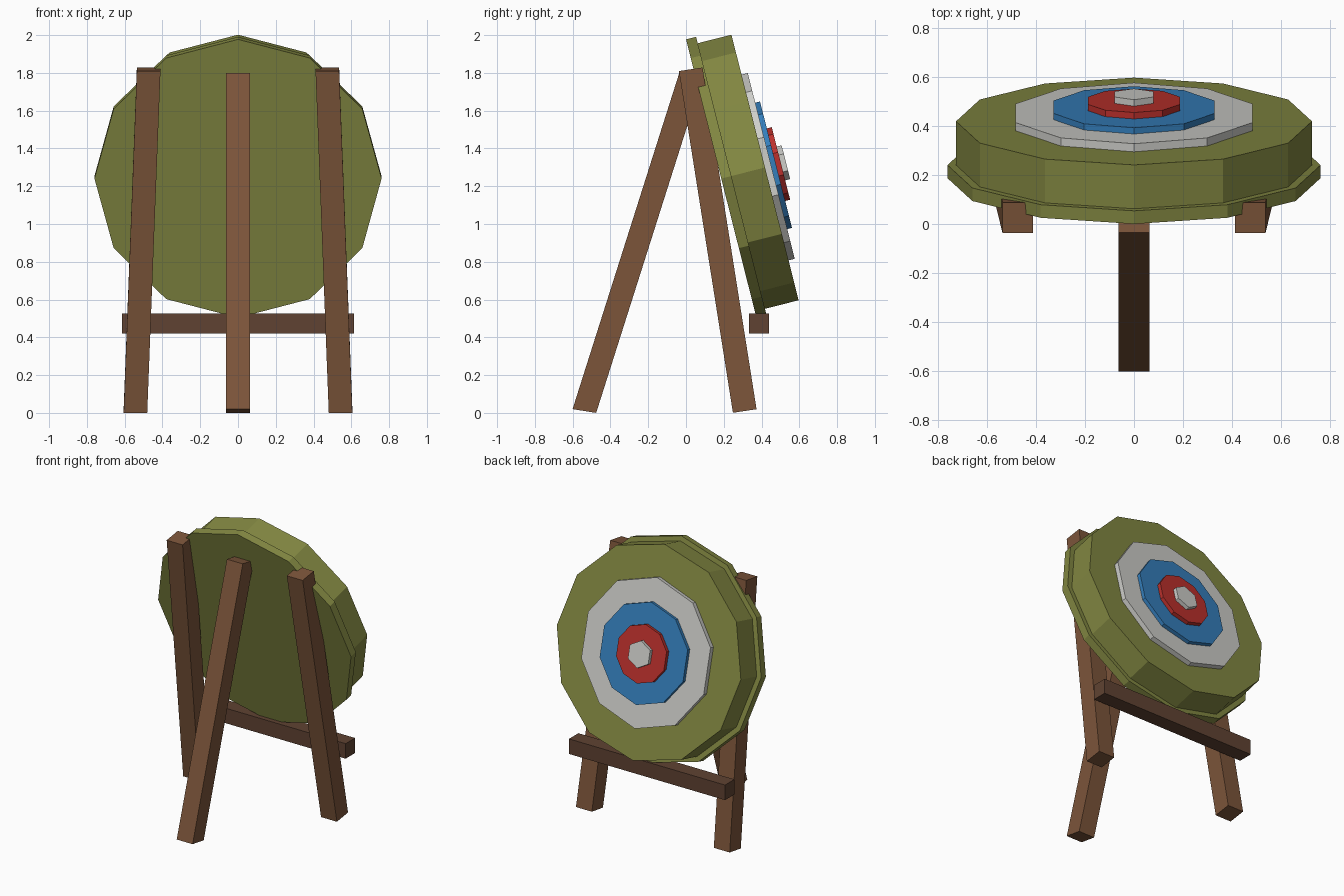
import bpy
from math import sin, cos, pi, radians
from mathutils import Vector

if "Cube" in bpy.data.objects:
    bpy.data.objects.remove(bpy.data.objects["Cube"])

TILT = radians(14.2)
AXIS = Vector((0, cos(TILT), sin(TILT)))      # direction the target faces
UP = Vector((0, -sin(TILT), cos(TILT)))       # up within the target plane
SIDE = Vector((1, 0, 0))


def material(name, rgb):
    m = bpy.data.materials.new(name)
    m.diffuse_color = (*rgb, 1)
    m.use_nodes = True
    m.node_tree.nodes["Principled BSDF"].inputs["Base Color"].default_value = m.diffuse_color
    return m


olive = material("olive_straw", (0.23, 0.25, 0.055))
white = material("white_paint", (0.62, 0.62, 0.59))
blue = material("blue_paint", (0.035, 0.21, 0.50))
red = material("red_paint", (0.50, 0.03, 0.025))
wood = material("wood", (0.20, 0.09, 0.042))
dark_wood = material("dark_wood", (0.115, 0.055, 0.032))


def prism(name, bottom, top, mat):
    """Solid between two matching counter-clockwise loops."""
    n = len(bottom)
    faces = [tuple(reversed(range(n))), tuple(range(n, 2 * n))]
    faces += [(i, (i + 1) % n, n + (i + 1) % n, n + i) for i in range(n)]
    mesh = bpy.data.meshes.new(name)
    mesh.from_pydata([tuple(v) for v in bottom + top], [], faces)
    mesh.materials.append(mat)
    ob = bpy.data.objects.new(name, mesh)
    bpy.context.collection.objects.link(ob)
    return ob


def disc(name, start, depth, radius, sides, mat):
    """Tilted polygonal disc with a vertex at its top."""
    ring = [radius * (sin(2 * pi * i / sides) * SIDE + cos(2 * pi * i / sides) * UP)
            for i in range(sides)]
    base = Vector((0, 0.24, 1.254))
    prism(name, [base + AXIS * start + v for v in ring],
          [base + AXIS * (start + depth) + v for v in ring], mat)


def beam(name, low, high, half, slope, mat):
    """Leaning beam whose end caps slope along y."""
    square = [Vector((sx * half, sy * half, sy * half * slope))
              for sx, sy in ((-1, -1), (1, -1), (1, 1), (-1, 1))]
    prism(name, [Vector(low) + v for v in square],
          [Vector(high) + v for v in square], mat)


# Target: backing, straw body and stacked coloured rings
disc("target_backing", -0.055, 0.055, 0.76, 12, olive)
disc("target_body", 0.0, 0.184, 0.725, 12, olive)
disc("outer_white_ring", 0.184, 0.034, 0.507, 10, white)
disc("blue_ring", 0.218, 0.026, 0.345, 10, blue)
disc("red_ring", 0.244, 0.027, 0.198, 10, red)
disc("bullseye", 0.271, 0.027, 0.092, 6, white)

# Easel legs
for side, s in (("left", -1), ("right", 1)):
    beam(f"front_leg_{side}", (s * 0.543, 0.311, 0.01), (s * 0.473, 0.025, 1.819),
         0.0625, 0.15, wood)
beam("back_leg", (0, -0.538, 0.01), (0, 0.027, 1.79), 0.0625, -0.16, wood)

# Ledge the target rests on
bar = [Vector((x, y, 0.42)) for x, y in
       ((-0.615, 0.333), (0.615, 0.333), (0.615, 0.439), (-0.615, 0.439))]
prism("support_bar", bar, [v + Vector((0, 0, 0.107)) for v in bar], dark_wood)

# Make every part's normals face outward
import bmesh
for ob in bpy.context.collection.objects:
    bm = bmesh.new()
    bm.from_mesh(ob.data)
    bmesh.ops.recalc_face_normals(bm, faces=bm.faces)
    bm.to_mesh(ob.data)
    bm.free()
